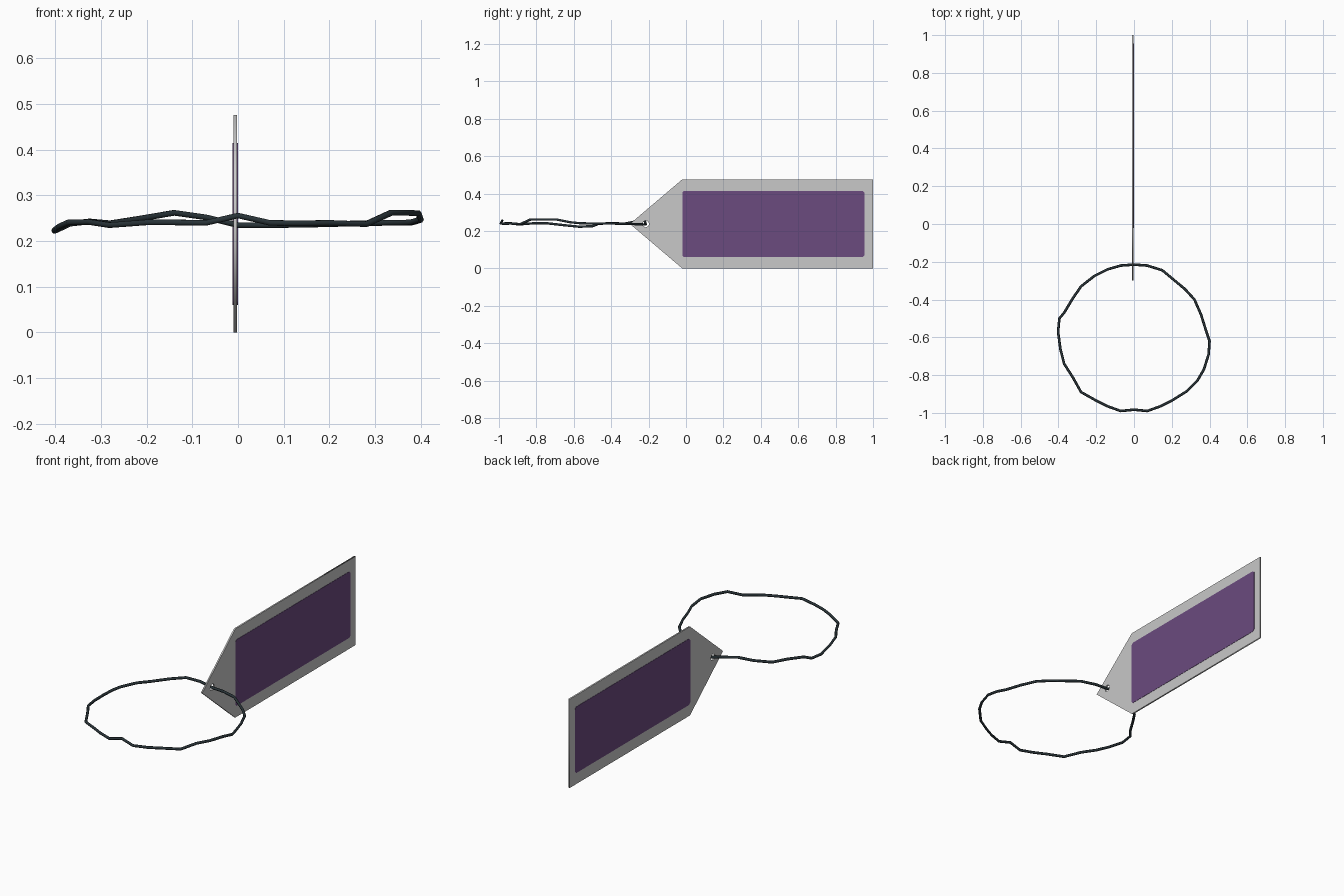
import bpy, math

if "Cube" in bpy.data.objects:
    bpy.data.objects.remove(bpy.data.objects["Cube"])

def material(name, rgb):
    m = bpy.data.materials.new(name)
    m.diffuse_color = (*rgb, 1)
    m.use_nodes = True
    m.node_tree.nodes["Principled BSDF"].inputs["Base Color"].default_value = m.diffuse_color
    return m

grey = material("tag grey", (0.58, 0.58, 0.58))
purple = material("label purple", (0.147, 0.069, 0.212))
dark = material("cord dark slate", (0.022, 0.034, 0.040))

def curve_object(name, loops, mat, dims, extrude=0, bevel=0):
    """Closed polylines turned into a filled plate (2D) or a tube (3D)."""
    cu = bpy.data.curves.new(name, 'CURVE')
    cu.dimensions = dims
    cu.fill_mode = 'BOTH' if dims == '2D' else 'FULL'
    cu.extrude = extrude
    cu.bevel_depth = bevel
    cu.bevel_resolution = 1
    for pts in loops:
        sp = cu.splines.new('POLY')
        sp.points.add(len(pts) - 1)
        for p, co in zip(sp.points, pts):
            p.co = (co[0], co[1], co[2] if len(co) > 2 else 0, 1)
        sp.use_cyclic_u = True
    cu.materials.append(mat)
    ob = bpy.data.objects.new(name, cu)
    bpy.context.collection.objects.link(ob)
    bpy.ops.object.select_all(action='DESELECT')
    ob.select_set(True)
    bpy.context.view_layer.objects.active = ob
    bpy.ops.object.convert(target='MESH')
    return bpy.context.view_layer.objects.active

def plate(name, loops, mat, x, thickness):
    """Flat plate standing in the YZ plane."""
    ob = curve_object(name, loops, mat, '2D', extrude=thickness / 2)
    ob.rotation_euler = (math.pi / 2, 0, math.pi / 2)
    ob.location.x = x
    return ob

TAG_X, TAG_T = -0.006, 0.008

# pointed tag with an eyelet hole
outline = [(-0.30, 0.238), (-0.02, 0), (1, 0), (1, 0.476), (-0.02, 0.476)]
hole = [(-0.215 + 0.018 * math.cos(a * math.pi / 4),
         0.238 + 0.018 * math.sin(a * math.pi / 4)) for a in range(8)]
plate("tag", [outline, hole], grey, TAG_X, TAG_T)

# purple label on both faces, with slightly clipped corners
y0, y1, z0, z1, c = -0.02, 0.955, 0.06, 0.415, 0.01
label = [(y0 + c, z0), (y1 - c, z0), (y1, z0 + c), (y1, z1 - c),
         (y1 - c, z1), (y0 + c, z1), (y0, z1 - c), (y0, z0 + c)]
for side, name in ((1, "label_right"), (-1, "label_left")):
    plate(name, [label], purple, TAG_X + side * (TAG_T / 2 + 0.0005), 0.002)

# wavy cord loop threaded through the eyelet
cord = [(0, -.215, .235), (.07, -.22, .235), (.15, -.245, .236), (.27, -.345, .239),
        (.32, -.40, .24), (.355, -.48, .24), (.38, -.56, .241), (.40, -.62, .247),
        (.395, -.69, .261), (.37, -.77, .262), (.335, -.83, .262), (.28, -.885, .237),
        (.20, -.935, .24), (.14, -.965, .239), (.07, -.99, .24), (0, -.983, .256),
        (-.07, -.99, .24), (-.14, -.965, .241), (-.20, -.935, .241), (-.28, -.89, .235),
        (-.325, -.81, .242), (-.37, -.74, .241), (-.39, -.66, .232), (-.402, -.57, .223),
        (-.395, -.50, .226), (-.37, -.47, .238), (-.325, -.395, .243), (-.28, -.33, .239),
        (-.21, -.275, .25), (-.14, -.24, .262), (-.07, -.22, .252)]
curve_object("cord_loop", [cord], dark, '3D', bevel=0.007)
